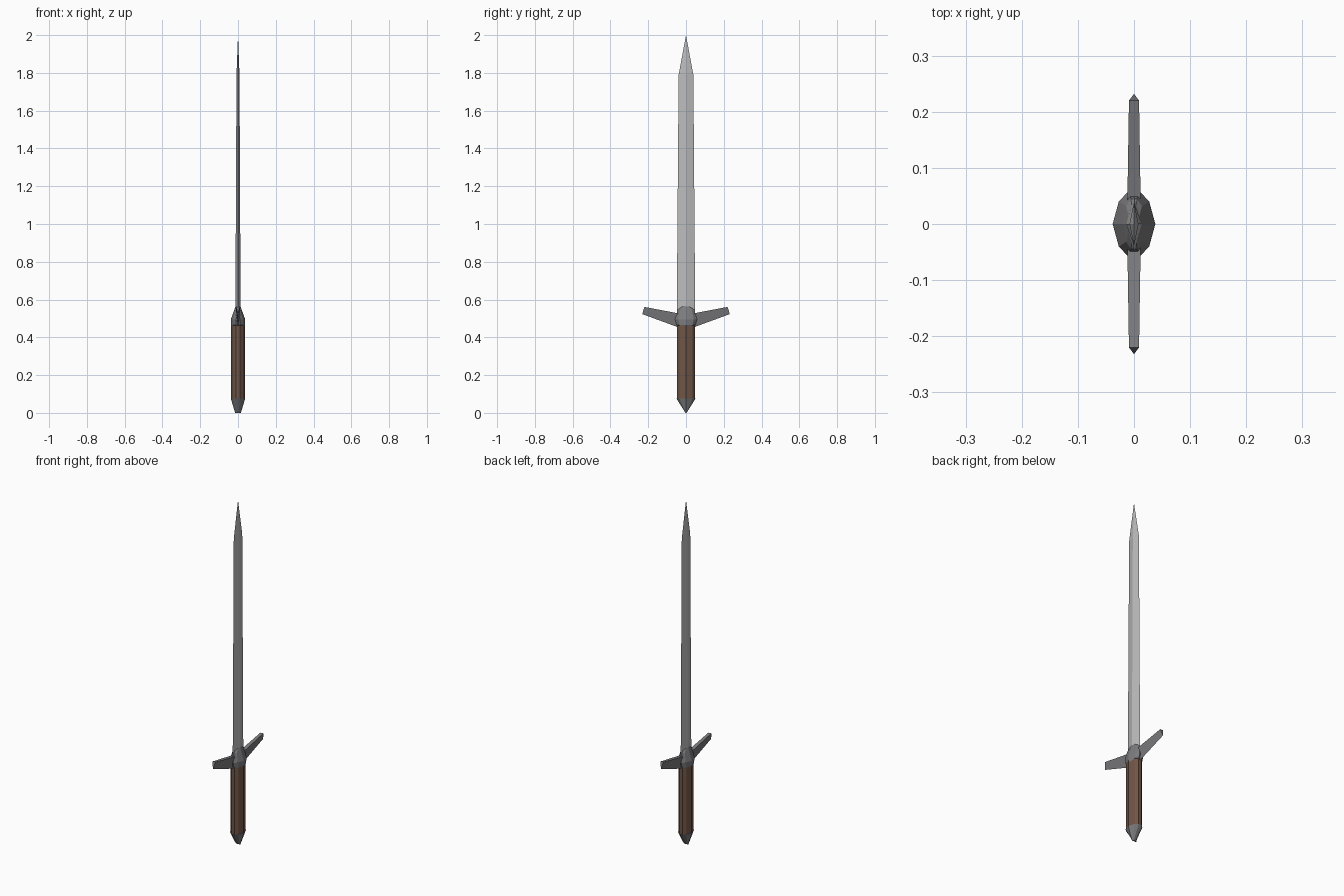
import bpy
import bmesh

if "Cube" in bpy.data.objects:
    bpy.data.objects.remove(bpy.data.objects["Cube"])


def material(name, colour):
    m = bpy.data.materials.new(name)
    m.diffuse_color = (*colour, 1)
    m.use_nodes = True
    m.node_tree.nodes["Principled BSDF"].inputs["Base Color"].default_value = m.diffuse_color
    return m


STEEL = material("steel", (0.5, 0.5, 0.5))
IRON = material("dark_iron", (0.2, 0.2, 0.21))
LEATHER = material("brown_leather", (0.16, 0.09, 0.06))


def loft(name, rings, mat):
    """Join equal-length rings of 3D points into a capped, flat-shaded solid."""
    bm = bmesh.new()
    loops = [[bm.verts.new(p) for p in ring] for ring in rings]
    n = len(loops[0])
    for a, b in zip(loops, loops[1:]):
        for i in range(n):
            j = (i + 1) % n
            bm.faces.new((a[i], a[j], b[j], b[i]))
    bm.faces.new(loops[0])
    bm.faces.new(loops[-1])
    bmesh.ops.remove_doubles(bm, verts=bm.verts, dist=1e-5)
    bmesh.ops.recalc_face_normals(bm, faces=bm.faces)
    mesh = bpy.data.meshes.new(name)
    bm.to_mesh(mesh)
    bm.free()
    mesh.materials.append(mat)
    ob = bpy.data.objects.new(name, mesh)
    bpy.context.collection.objects.link(ob)
    return ob


def stack(section, levels):
    """Scale a section in x and y at each (z, half x, half y) level."""
    return [[(x * sx, y * sy, z) for x, y in section] for z, sx, sy in levels]


DIAMOND = [(1, 0), (0, 1), (-1, 0), (0, -1)]
FACETED = [(1, 0), (.71, .7), (.26, 1), (-.26, 1), (-.71, .7),
           (-1, 0), (-.71, -.7), (-.26, -1), (.26, -1), (.71, -.7)]

# Blade: tapering diamond section with a pointed tip
loft("blade", stack(DIAMOND, [(.5, .014, .049), (1.79, .008, .039), (2.0, 0, 0)]), STEEL)

# Grip and wedge-shaped pommel share the faceted section
loft("grip", stack(FACETED, [(.075, .037, .048), (.48, .037, .048)]), LEATHER)
loft("pommel", stack(FACETED, [(0, .015, .003), (.075, .038, .05)]), IRON)

# Guard block around the blade root
loft("guard_block", stack(FACETED, [(.445, .036, .012), (.465, .038, .05), (.495, .038, .058),
                                    (.545, .02, .045), (.572, .011, .012)]), IRON)

# Upswept guard arms, flat on top with a keeled underside
for side, label in ((1, "left"), (-1, "right")):
    rings = [[(-w, side * yt, zt), (w, side * yt, zt), (0, side * yb, zb)]
             for w, yt, zt, yb, zb in [(.012, .03, .525, .03, .449),
                                       (.009, .22, .561, .232, .523)]]
    loft("guard_arm_" + label, rings, IRON)
